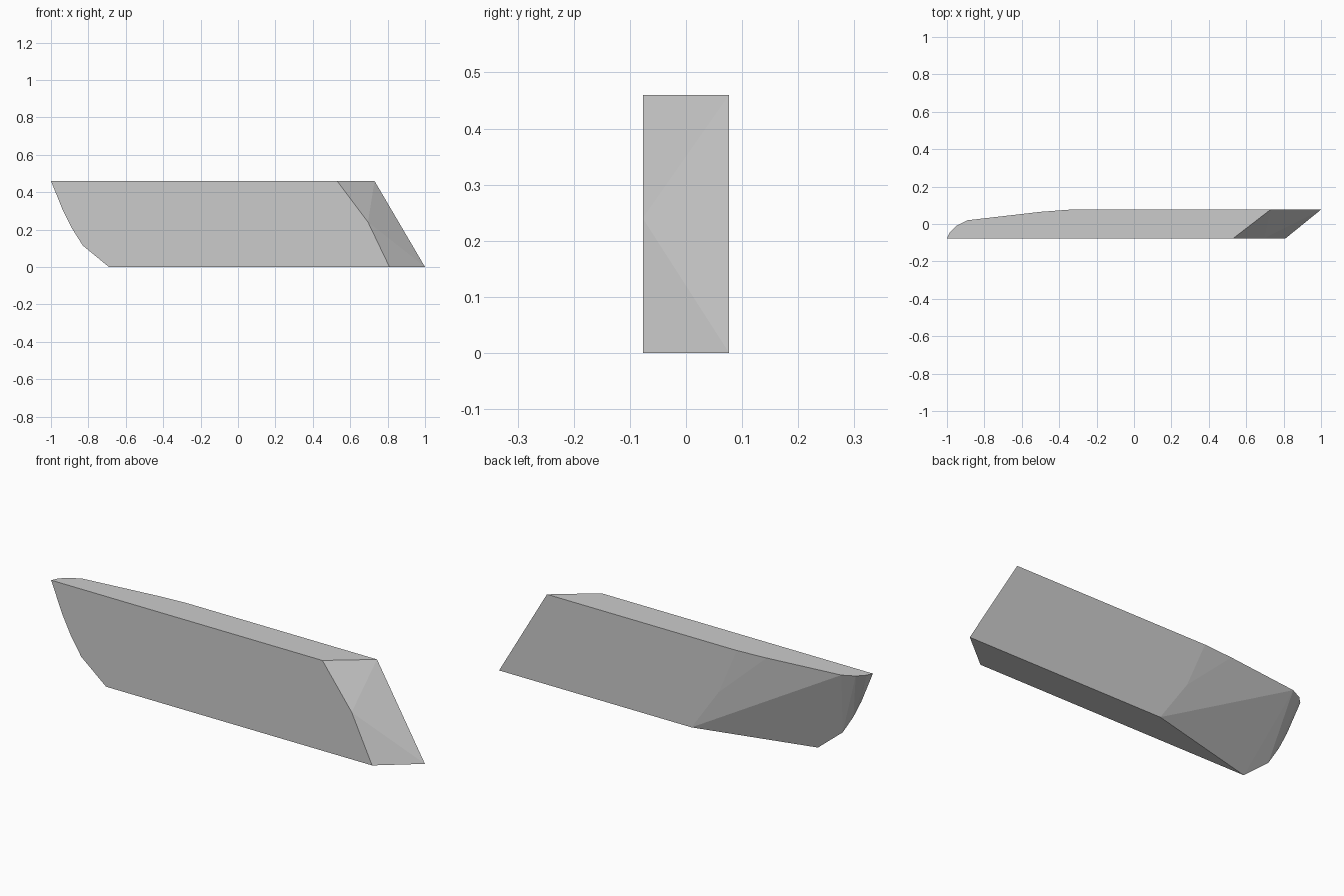
import bpy
import bmesh
import math

cube = bpy.data.objects.get("Cube")
if cube:
    bpy.data.objects.remove(cube, do_unlink=True)

HALF = 0.077   # half the thickness
TOP = 0.46     # height

grey = bpy.data.materials.new("light_grey")
grey.use_nodes = True
colour = (0.6, 0.6, 0.6, 1)
grey.diffuse_color = colour
grey.node_tree.nodes["Principled BSDF"].inputs["Base Color"].default_value = colour

# Flat front panel outline (x, z): curved on one end, kinked on the other
front_outline = [(-1, TOP), (-0.935, 0.3), (-0.89, 0.21), (-0.83, 0.115),
                 (-0.69, 0), (0.81, 0), (0.695, 0.24), (0.53, TOP)]

# Flat back panel outline (x, z)
back_outline = [(-0.34, TOP), (-0.292, 0.365), (-0.238, 0.22),
                (-0.085, 0), (1, 0), (0.73, TOP)]

# Rounded nose along the top edge (x, y)
top_nose = [(-0.985, -0.045), (-0.95, -0.01), (-0.89, 0.02), (-0.5, 0.065)]

points = [(x, -HALF, z) for x, z in front_outline]
points += [(x, HALF, z) for x, z in back_outline]
points += [(x, y, TOP) for x, y in top_nose]

# Wrap the three outlines in one closed faceted skin
bm = bmesh.new()
for p in points:
    bm.verts.new(p)
hull = bmesh.ops.convex_hull(bm, input=bm.verts)
loose = {g for g in hull["geom_interior"] + hull["geom_unused"]
         if isinstance(g, bmesh.types.BMVert)}
bmesh.ops.delete(bm, geom=list(loose), context="VERTS")

# Join the coplanar triangles into clean panels
bmesh.ops.dissolve_limit(bm, angle_limit=math.radians(0.5),
                         verts=bm.verts, edges=bm.edges)
bmesh.ops.recalc_face_normals(bm, faces=bm.faces)

mesh = bpy.data.meshes.new("slanted_block")
bm.to_mesh(mesh)
bm.free()
mesh.materials.append(grey)
block = bpy.data.objects.new("slanted_block", mesh)
bpy.context.collection.objects.link(block)
